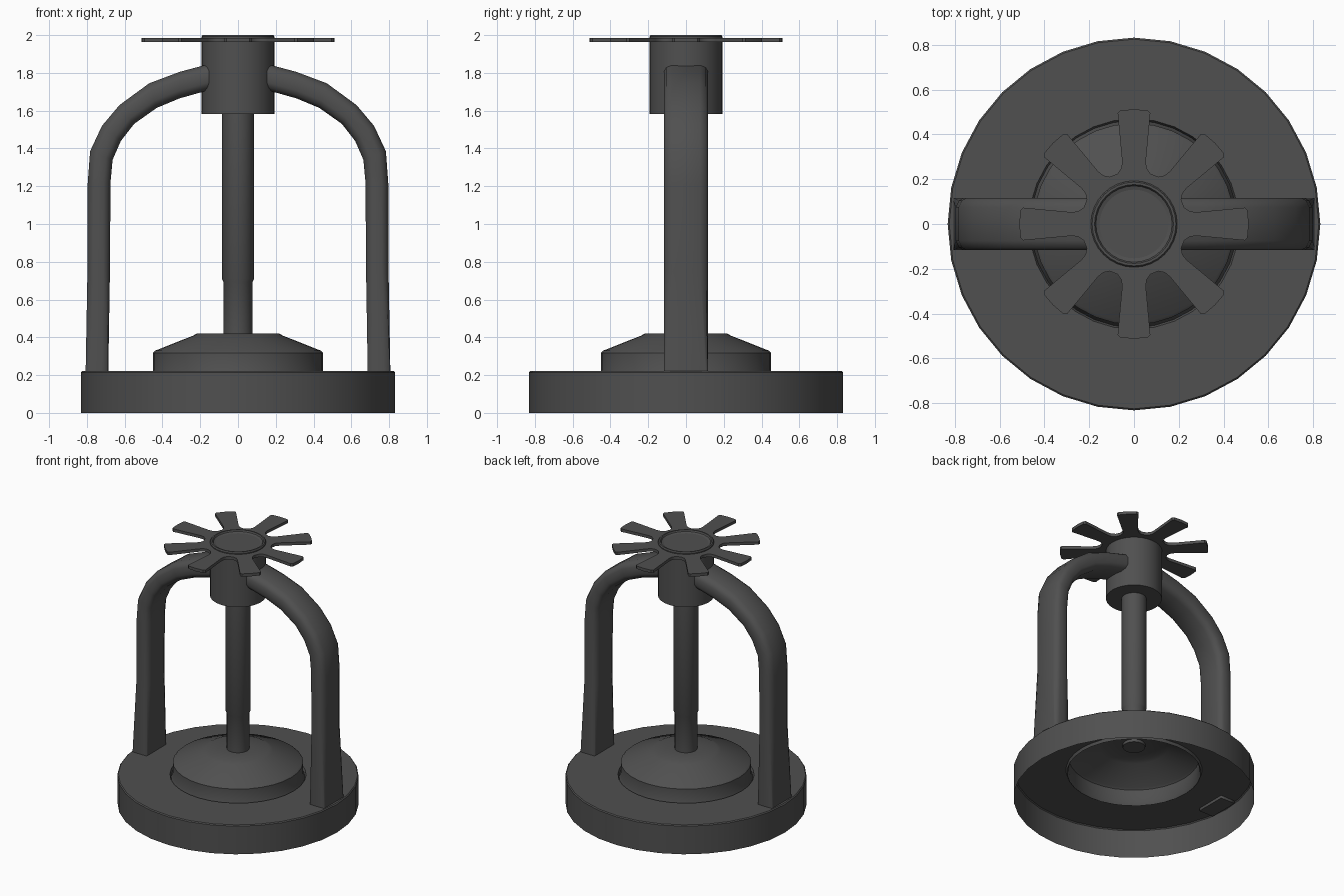
import bpy, bmesh, math
from mathutils import Vector

if "Cube" in bpy.data.objects:
    bpy.data.objects.remove(bpy.data.objects["Cube"])

mat = bpy.data.materials.new("dark_grey_metal")
mat.diffuse_color = (0.08, 0.08, 0.08, 1)
mat.use_nodes = True
mat.node_tree.nodes["Principled BSDF"].inputs["Base Color"].default_value = mat.diffuse_color


def finish(name, bm, angle=35):
    me = bpy.data.meshes.new(name)
    bm.to_mesh(me)
    bm.free()
    me.materials.append(mat)
    me.shade_smooth()
    me.set_sharp_from_angle(angle=math.radians(angle))
    ob = bpy.data.objects.new(name, me)
    bpy.context.scene.collection.objects.link(ob)
    return ob


def lathe(name, profile, sides, angle=35):
    """Spin (radius, z) points around z; radius 0 closes to a point."""
    bm = bmesh.new()
    rings = []
    for r, z in profile:
        if r == 0:
            rings.append([bm.verts.new((0, 0, z))] * sides)
        else:
            rings.append([bm.verts.new((r * math.cos(a), r * math.sin(a), z))
                          for a in (2 * math.pi * k / sides for k in range(sides))])
    for lo, hi in zip(rings, rings[1:]):
        for j in range(sides):
            k = (j + 1) % sides
            bm.faces.new(list(dict.fromkeys([lo[j], lo[k], hi[k], hi[j]])))
    return finish(name, bm, angle)


# Base ring, open underneath, with a hole for the raised cap
lathe("base", [(0.832, 0), (0.832, 0.214), (0.825, 0.221), (0.47, 0.221), (0.462, 0.2)], 32)

# Raised conical cap, a thin shell seen from below
lathe("cap", [(0.462, 0.2), (0.45, 0.225), (0.45, 0.318), (0.437, 0.33), (0.24, 0.408),
              (0.215, 0.421), (0.07, 0.421)], 32)

# Stepped centre rod
lathe("rod", [(0, 0.4), (0.078, 0.4), (0.078, 0.695), (0.086, 0.71), (0.086, 1.6)], 24)

# Hub with a shallow dished top
lathe("hub", [(0, 1.583), (0.193, 1.583), (0.193, 1.992), (0.187, 2.0), (0.176, 2.0),
              (0.17, 1.99), (0.12, 1.975), (0.06, 1.967), (0, 1.965)], 32)

# Eight-bladed deflector plate
bm = bmesh.new()
blade = [(0.225, -0.073), (0.25, -0.056), (0.28, -0.053), (0.495, -0.073), (0.507, -0.062),
         (0.512, 0), (0.507, 0.062), (0.495, 0.073), (0.28, 0.053), (0.25, 0.056), (0.225, 0.073)]
outline = []
for i in range(8):
    a = i * math.pi / 4
    c, s = math.cos(a), math.sin(a)
    outline += [bm.verts.new((r * c - t * s, r * s + t * c, 1.963)) for r, t in blade]
face = bm.faces.new(outline)
ext = bmesh.ops.extrude_face_region(bm, geom=[face])
bmesh.ops.translate(bm, vec=(0, 0, 0.022),
                    verts=[v for v in ext["geom"] if isinstance(v, bmesh.types.BMVert)])
bmesh.ops.recalc_face_normals(bm, faces=bm.faces)
finish("deflector", bm)

# Arms: rounded rectangle section swept between outer and inner curves
outer = [(0.807, 0.2), (0.797, 0.75), (0.796, 1.21), (0.783, 1.385), (0.72, 1.52), (0.627, 1.63),
         (0.47, 1.745), (0.31, 1.805), (0.15, 1.848)]
inner = [(0.687, 0.2), (0.678, 0.75), (0.675, 1.22), (0.664, 1.34), (0.62, 1.44), (0.55, 1.53),
         (0.43, 1.615), (0.31, 1.665), (0.15, 1.71)]
section = [(0, -0.075), (0.12, -0.105), (0.3, -0.117), (0.7, -0.117), (0.88, -0.105), (1, -0.075),
           (1, 0.075), (0.88, 0.105), (0.7, 0.117), (0.3, 0.117), (0.12, 0.105), (0, 0.075)]


def arm(name, turn):
    bm = bmesh.new()
    rings = []
    for i, (o, n) in enumerate(zip(outer, inner)):
        o, n = Vector(o), Vector(n)
        ring = []
        for f, y in section:
            # the foot is almost square, rounding off further up
            if i == 0:
                f, y = (f if 0.25 < f < 0.75 else round(f)), math.copysign(min(0.117, abs(y) + 0.03), y)
            p = o.lerp(n, f)
            ring.append(bm.verts.new((p.x, y, p.y)))
        rings.append(ring)
    m = len(section)
    for a, b in zip(rings, rings[1:]):
        for j in range(m):
            k = (j + 1) % m
            bm.faces.new([a[j], a[k], b[k], b[j]])
    bm.faces.new(rings[0])
    bm.faces.new(rings[-1])
    bmesh.ops.recalc_face_normals(bm, faces=bm.faces)
    finish(name, bm, 60).rotation_euler.z = turn


arm("right_arm", 0)
arm("left_arm", math.pi)
